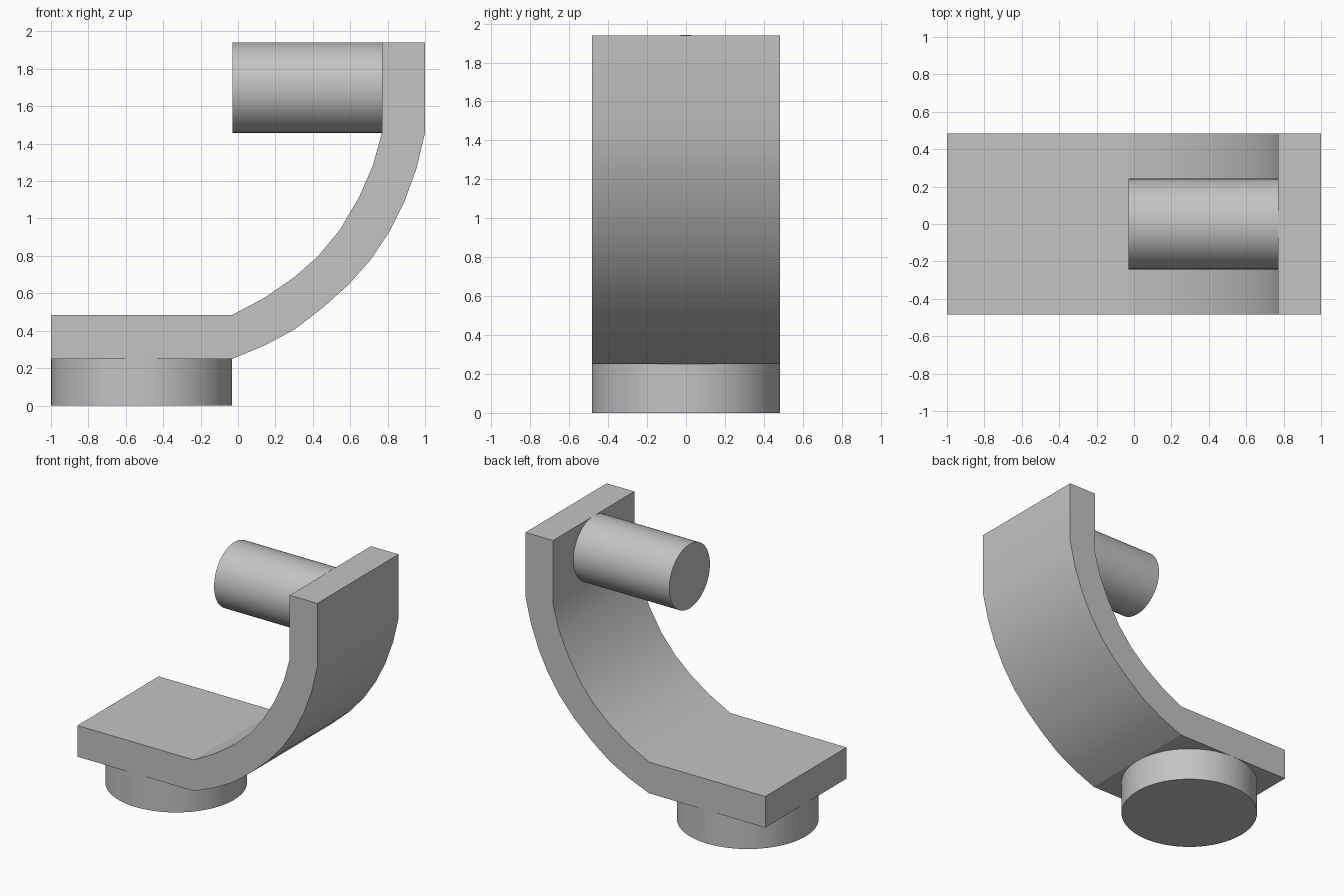
import bpy
import bmesh
from math import pi, radians
from mathutils import Matrix, Vector

cube = bpy.data.objects.get("Cube")
if cube:
    bpy.data.objects.remove(cube, do_unlink=True)

GREY = (0.55, 0.55, 0.55, 1)
grey = bpy.data.materials.new("plain grey")
grey.use_nodes = True
grey.diffuse_color = GREY
grey.node_tree.nodes["Principled BSDF"].inputs["Base Color"].default_value = GREY


def finish(name, bm, angle):
    bmesh.ops.recalc_face_normals(bm, faces=bm.faces)
    mesh = bpy.data.meshes.new(name)
    bm.to_mesh(mesh)
    bm.free()
    mesh.materials.append(grey)
    obj = bpy.data.objects.new(name, mesh)
    bpy.context.collection.objects.link(obj)
    bpy.ops.object.select_all(action='DESELECT')
    obj.select_set(True)
    bpy.context.view_layer.objects.active = obj
    bpy.ops.object.shade_smooth_by_angle(angle=radians(angle))


def cylinder(name, centre, radius, depth, turn=0):
    bm = bmesh.new()
    matrix = Matrix.Translation(centre) @ Matrix.Rotation(turn, 4, 'Y')
    bmesh.ops.create_cone(bm, cap_ends=True, segments=64, radius1=radius,
                          radius2=radius, depth=depth, matrix=matrix)
    finish(name, bm, 30)


# Curved bracket: side profile extruded across the width
HALF_WIDTH = 0.484
outer = [(-1, 0.25), (-0.03, 0.25), (0.14, 0.32), (0.30, 0.405), (0.45, 0.52),
         (0.59, 0.645), (0.71, 0.78), (0.81, 0.93), (0.89, 1.09),
         (0.955, 1.27), (1, 1.46), (1, 1.94)]
inner = [(-1, 0.485), (-0.03, 0.485), (0.14, 0.575), (0.30, 0.685), (0.43, 0.80),
         (0.545, 0.94), (0.645, 1.11), (0.72, 1.28), (0.77, 1.46), (0.77, 1.94)]
bm = bmesh.new()
side = bm.faces.new([bm.verts.new((x, -HALF_WIDTH, z)) for x, z in outer + inner[::-1]])
swept = bmesh.ops.extrude_face_region(bm, geom=[side])["geom"]
bmesh.ops.translate(bm, vec=Vector((0, 2 * HALF_WIDTH, 0)),
                    verts=[v for v in swept if isinstance(v, bmesh.types.BMVert)])
finish("curved_bracket", bm, 20)

# Round foot under the plate and horizontal peg on the upright
cylinder("round_foot", (-0.515, 0, 0.125), 0.484, 0.25)
cylinder("peg", (0.37, 0, 1.7), 0.242, 0.8, pi / 2)
